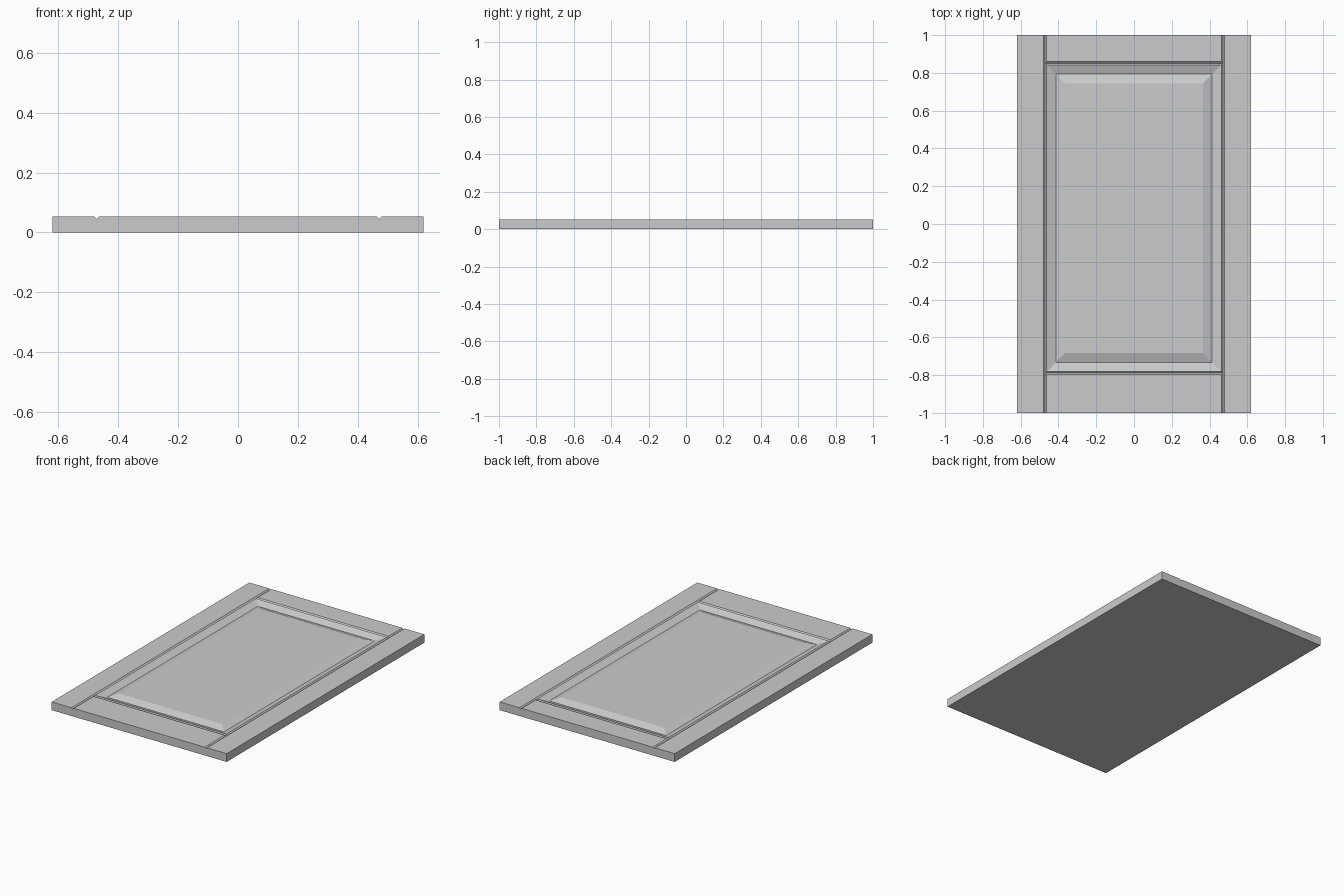
import bpy, bmesh

if "Cube" in bpy.data.objects:
    bpy.data.objects.remove(bpy.data.objects["Cube"])

W, L, H = 0.62, 1.0, 0.053          # half width, half length, thickness
JX, TOP, BOT = 0.472, 0.851, -0.79  # joint lines between stiles, rails and panel
GROOVE = 0.008                      # V groove depth and half width
DIP = 0.018                         # depth of the panel moulding
UP = 0.005                          # how far cutters reach above the face


def mesh_object(name, bm):
    bmesh.ops.recalc_face_normals(bm, faces=bm.faces)
    me = bpy.data.meshes.new(name)
    bm.to_mesh(me)
    bm.free()
    ob = bpy.data.objects.new(name, me)
    bpy.context.collection.objects.link(ob)
    return ob


def loft(name, sections, closed=False):
    """Skin closed sections in order; cap the ends, or join last to first."""
    bm = bmesh.new()
    loops = [[bm.verts.new(p) for p in s] for s in sections]
    pairs = list(zip(loops, loops[1:]))
    if closed:
        pairs.append((loops[-1], loops[0]))
    else:
        bm.faces.new(loops[0])
        bm.faces.new(loops[-1])
    for a, b in pairs:
        n = len(a)
        for i in range(n):
            j = (i + 1) % n
            bm.faces.new((a[i], a[j], b[j], b[i]))
    return mesh_object(name, bm)


def rect(x, y0, y1, z):
    return [(-x, y0, z), (x, y0, z), (x, y1, z), (-x, y1, z)]


def v_profile(c):
    r = GROOVE + UP
    return [(c - r, H + UP), (c, H - GROOVE), (c + r, H + UP)]


# Solid door slab
door = loft("panel_door", [rect(W, -L, L, 0), rect(W, -L, L, H)])

# V grooves: along the stiles (full length) and along the rails
cutters = []
for c in (-JX, JX):
    cutters.append(loft("stile_groove_cutter",
                        [[(u, y, z) for u, z in v_profile(c)] for y in (-L - 0.05, L + 0.05)]))
for c in (BOT, TOP):
    cutters.append(loft("rail_groove_cutter",
                        [[(x, u, z) for u, z in v_profile(c)] for x in (-JX, JX)]))

# Mitred moulding around the raised field: slopes down, then back up
run = UP * 0.05 / DIP
sections = [rect(JX - d, BOT + d, TOP - d, z) for d, z in
            ((0.0077 - run, H + UP), (0.058, H - DIP), (0.108 + run, H + UP))]
cutters.append(loft("moulding_cutter", sections, closed=True))

for cutter in cutters:
    cutter.hide_render = True
    m = door.modifiers.new("cut", 'BOOLEAN')
    m.operation = 'DIFFERENCE'
    m.solver = 'EXACT'
    m.object = cutter

# Bake the cuts and remove the cutters
bpy.context.view_layer.update()
dg = bpy.context.evaluated_depsgraph_get()
baked = bpy.data.meshes.new_from_object(door.evaluated_get(dg))
door.modifiers.clear()
door.data = baked
baked.name = "panel_door"
for cutter in cutters:
    bpy.data.objects.remove(cutter)
